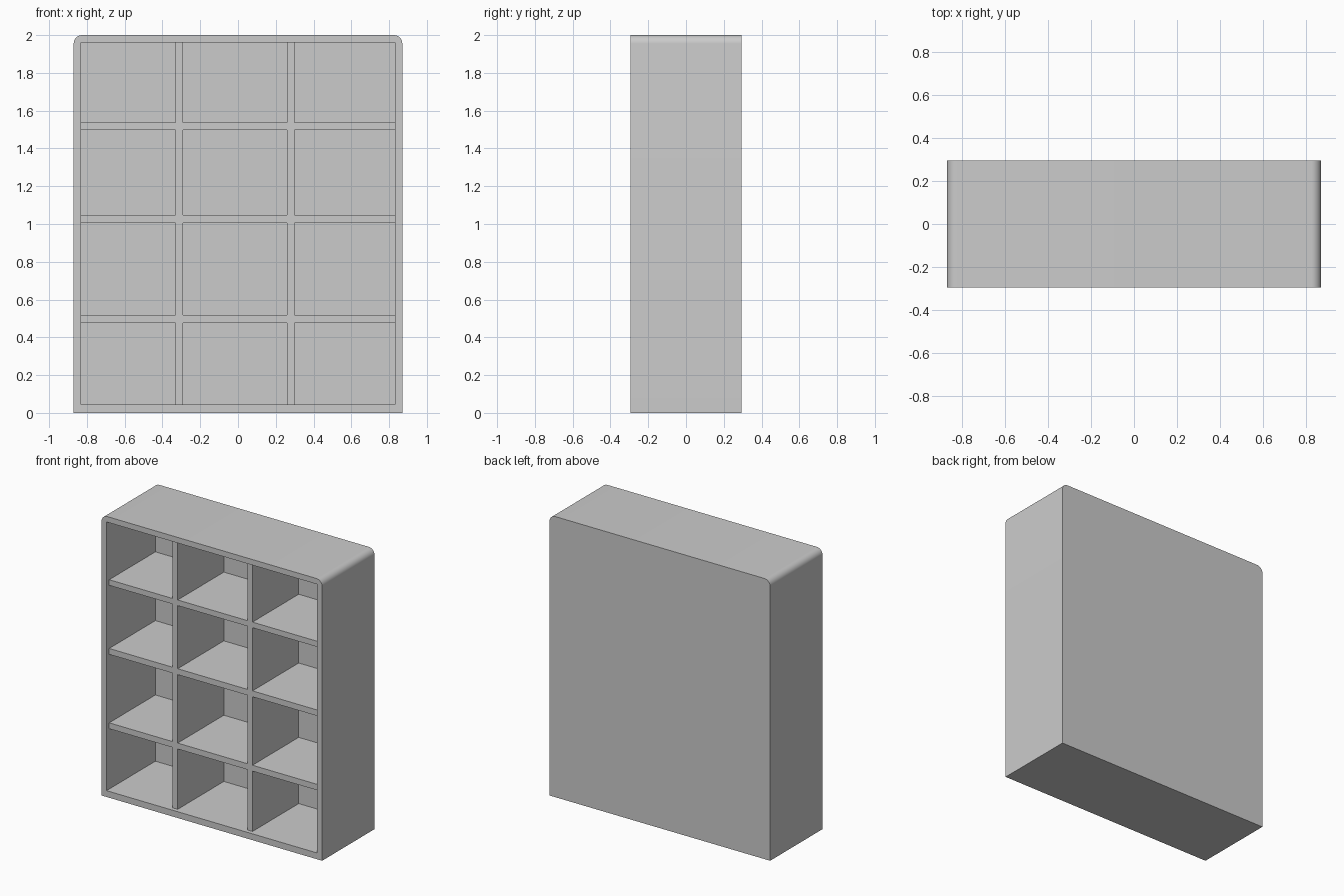
import bpy, bmesh

if "Cube" in bpy.data.objects:
    bpy.data.objects.remove(bpy.data.objects["Cube"])

W, D, H = 0.87, 0.295, 2.0       # half width, half depth, height
IX, Z0, Z1 = 0.83, 0.045, 1.96   # inner opening
FRONT, BACK = -0.265, 0.255      # front of the dividers, face of the back panel


def box(name, x, y, z, round_top=0.0):
    """Box from (min, max) ranges, optionally rounding the top side edges."""
    bm = bmesh.new()
    bmesh.ops.create_cube(bm, size=1)
    for v in bm.verts:
        v.co = [r[1] if c > 0 else r[0] for c, r in zip(v.co, (x, y, z))]
    if round_top:
        edges = [e for e in bm.edges
                 if all(v.co.z > z[1] - 1e-5 for v in e.verts)
                 and abs(e.verts[0].co.x - e.verts[1].co.x) < 1e-5]
        bmesh.ops.bevel(bm, geom=edges, offset=round_top, segments=8,
                        profile=0.5, affect='EDGES')
    mesh = bpy.data.meshes.new(name)
    bm.to_mesh(mesh)
    bm.free()
    obj = bpy.data.objects.new(name, mesh)
    bpy.context.collection.objects.link(obj)
    return obj


# Outer case with rounded upper corners
case = box("case", (-W, W), (-D, D), (0, H), round_top=0.045)

# Hollow out the case from the front
cutter = box("opening_cutter", (-IX, IX), (-D - 0.2, BACK), (Z0, Z1))
cut = case.modifiers.new("opening", 'BOOLEAN')
cut.operation = 'DIFFERENCE'
cut.solver = 'EXACT'
cut.object = cutter
bpy.context.view_layer.objects.active = case
case.select_set(True)
bpy.ops.object.modifier_apply(modifier=cut.name)
bpy.data.objects.remove(cutter)
bpy.ops.object.shade_smooth_by_angle()

# Upright dividers
uprights = [(-0.33, -0.29), (0.26, 0.30)]
for i, x in enumerate(uprights):
    box(f"upright_divider_{i + 1}", x, (FRONT, BACK), (Z0, Z1))

# Shelf boards, one per bay between the dividers
bays = [(-IX, uprights[0][0]), (uprights[0][1], uprights[1][0]),
        (uprights[1][1], IX)]
for row, z in enumerate([(0.475, 0.517), (1.005, 1.047), (1.497, 1.537)]):
    for col, x in enumerate(bays):
        box(f"shelf_{row + 1}_{col + 1}", x, (FRONT, BACK), z)
